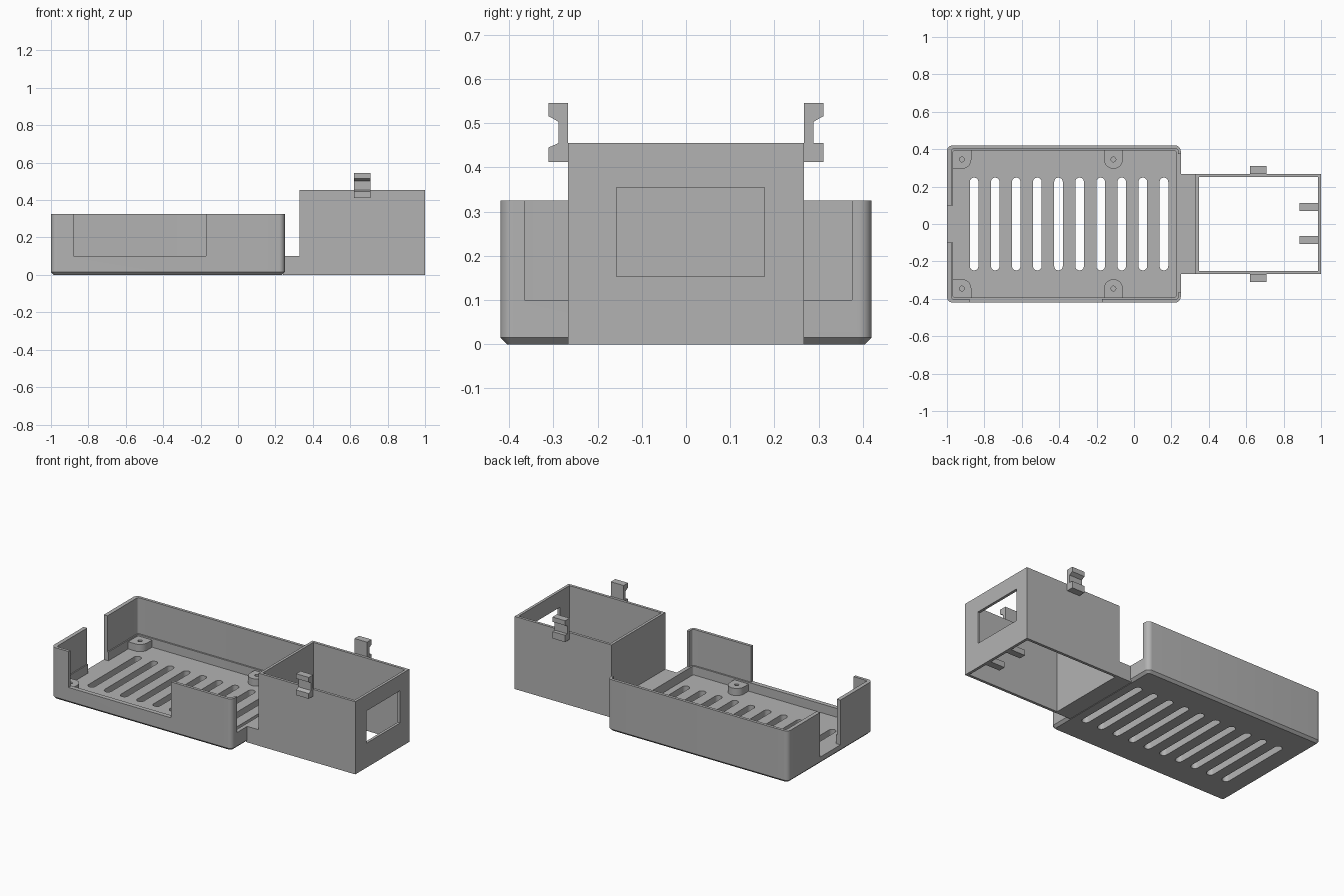
import bpy, bmesh
from math import cos, sin, pi, radians
from mathutils import Vector

old = bpy.data.objects.get("Cube")
if old:
    bpy.data.objects.remove(old, do_unlink=True)

grey = bpy.data.materials.new("plain grey")
grey.use_nodes = True
colour = (0.45, 0.45, 0.45, 1)
grey.diffuse_color = colour
grey.node_tree.nodes["Principled BSDF"].inputs["Base Color"].default_value = colour


def prism(name, outline, low, high, along="z"):
    """Extrude a 2D outline along z, or a (y, z) outline along x."""
    bm = bmesh.new()
    place = (lambda p: (p[0], p[1], low)) if along == "z" else (lambda p: (low, p[0], p[1]))
    face = bm.faces.new([bm.verts.new(place(p)) for p in outline])
    out = bmesh.ops.extrude_face_region(bm, geom=[face])
    step = Vector((0, 0, high - low)) if along == "z" else Vector((high - low, 0, 0))
    bmesh.ops.translate(bm, vec=step, verts=[v for v in out["geom"] if isinstance(v, bmesh.types.BMVert)])
    bmesh.ops.recalc_face_normals(bm, faces=bm.faces)
    mesh = bpy.data.meshes.new(name)
    bm.to_mesh(mesh)
    bm.free()
    mesh.materials.append(grey)
    ob = bpy.data.objects.new(name, mesh)
    bpy.context.collection.objects.link(ob)
    return ob


def box(name, x, y, z):
    return prism(name, [(x[0], y[0]), (x[1], y[0]), (x[1], y[1]), (x[0], y[1])], *z)


def arc(cx, cy, r, start, end, n=12):
    angles = [radians(start + (end - start) * i / n) for i in range(n + 1)]
    return [(cx + r * cos(a), cy + r * sin(a)) for a in angles]


def rounded(x, y, r):
    """Rounded rectangle outline."""
    return (arc(x[1] - r, y[1] - r, r, 0, 90, 8) + arc(x[0] + r, y[1] - r, r, 90, 180, 8)
            + arc(x[0] + r, y[0] + r, r, 180, 270, 8) + arc(x[1] - r, y[0] + r, r, 270, 360, 8))


def cut(ob, cutters):
    for c in cutters:
        c.hide_render = True
        mod = ob.modifiers.new("cut", "BOOLEAN")
        mod.operation, mod.solver, mod.object = "DIFFERENCE", "EXACT", c
        bpy.context.view_layer.update()
        graph = bpy.context.evaluated_depsgraph_get()
        mesh = bpy.data.meshes.new_from_object(ob.evaluated_get(graph))
        ob.modifiers.clear()
        ob.data = mesh
        bpy.data.objects.remove(c, do_unlink=True)


def smooth(ob):
    bpy.ops.object.select_all(action="DESELECT")
    ob.select_set(True)
    bpy.context.view_layer.objects.active = ob
    bpy.ops.object.shade_smooth_by_angle(angle=radians(30))


FLOOR, LEDGE, TOP = 0.045, 0.1, 0.325
ABOVE = 0.6

# Tray body with a chamfered bottom edge
tray = prism("tray", rounded((-1, 0.25), (-0.42, 0.42), 0.03), 0, TOP)
bm = bmesh.new()
bm.from_mesh(tray.data)
rim = [e for e in bm.edges if all(v.co.z < 0.001 for v in e.verts)]
bmesh.ops.bevel(bm, geom=rim, offset=0.015, segments=1, affect="EDGES")
bm.to_mesh(tray.data)
bm.free()

# Cavity, ledge, wall openings
cut(tray, [
    prism("upper_cavity", rounded((-0.975, 0.235), (-0.402, 0.402), 0.012), LEDGE, ABOVE),
    prism("lower_cavity", rounded((-0.968, 0.225), (-0.392, 0.392), 0.01), FLOOR, ABOVE),
    box("front_opening", (-0.88, -0.17), (-0.5, -0.38), (LEDGE, ABOVE)),
    box("inner_end_opening", (0.2, 0.3), (-0.365, 0.375), (LEDGE, ABOVE)),
    box("outer_end_opening", (-1.1, -0.96), (-0.1, 0.1), (FLOOR, ABOVE)),
])

# Row of vent slots
slots = []
for i in range(10):
    x = -0.855 + i * 0.1128
    outline = arc(x, 0.225, 0.023, 0, 180) + arc(x, -0.225, 0.023, 180, 360)
    slots.append(prism("slot", outline, -0.1, 0.2))
cut(tray, slots)
smooth(tray)

# Screw bosses joined to the walls
for side, label in ((-1, "front"), (1, "back")):
    for x, place in ((-0.92, "outer"), (-0.11, "inner")):
        if place == "outer":
            outline = [(-0.98, 0.41), (-0.98, 0.295)] + arc(x, 0.345, 0.05, 270, 360) + [(x + 0.05, 0.41)]
        else:
            outline = [(x - 0.05, 0.41)] + arc(x, 0.345, 0.05, 180, 360, 20) + [(x + 0.05, 0.41)]
        boss = prism(f"{label}_{place}_boss", [(px, py * side) for px, py in outline], 0.03, 0.09)
        cut(boss, [prism("screw_hole", arc(x, 0.345 * side, 0.013, 0, 345, 23), FLOOR, 0.2)])
        smooth(boss)

# Bridge between tray and socket box
box("bridge", (0.24, 0.34), (-0.266, 0.266), (0, LEDGE))

# Socket box, open above and below, with an end window
socket = box("socket_box", (0.33, 1), (-0.267, 0.267), (0, 0.455))
cut(socket, [
    box("well", (0.347, 0.983), (-0.25, 0.25), (-0.1, ABOVE)),
    box("window", (0.95, 1.1), (-0.157, 0.177), (0.153, 0.355)),
])

# Stop tabs at the base of the end wall
for name, y in (("front_tab", (-0.107, -0.063)), ("back_tab", (0.07, 0.113))):
    box(name, (0.885, 0.99), y, (0, 0.035))

# Notched clips on the box sides
for name, side, low in (("front_clip", -1, 0.445), ("back_clip", 1, 0.455)):
    outline = [(0.266, 0.412), (0.311, 0.412), (0.311, low), (0.288, 0.455),
               (0.288, 0.503), (0.311, 0.516), (0.311, 0.546), (0.267, 0.546)]
    prism(name, [(y * side, z) for y, z in outline], 0.62, 0.708, "x")
